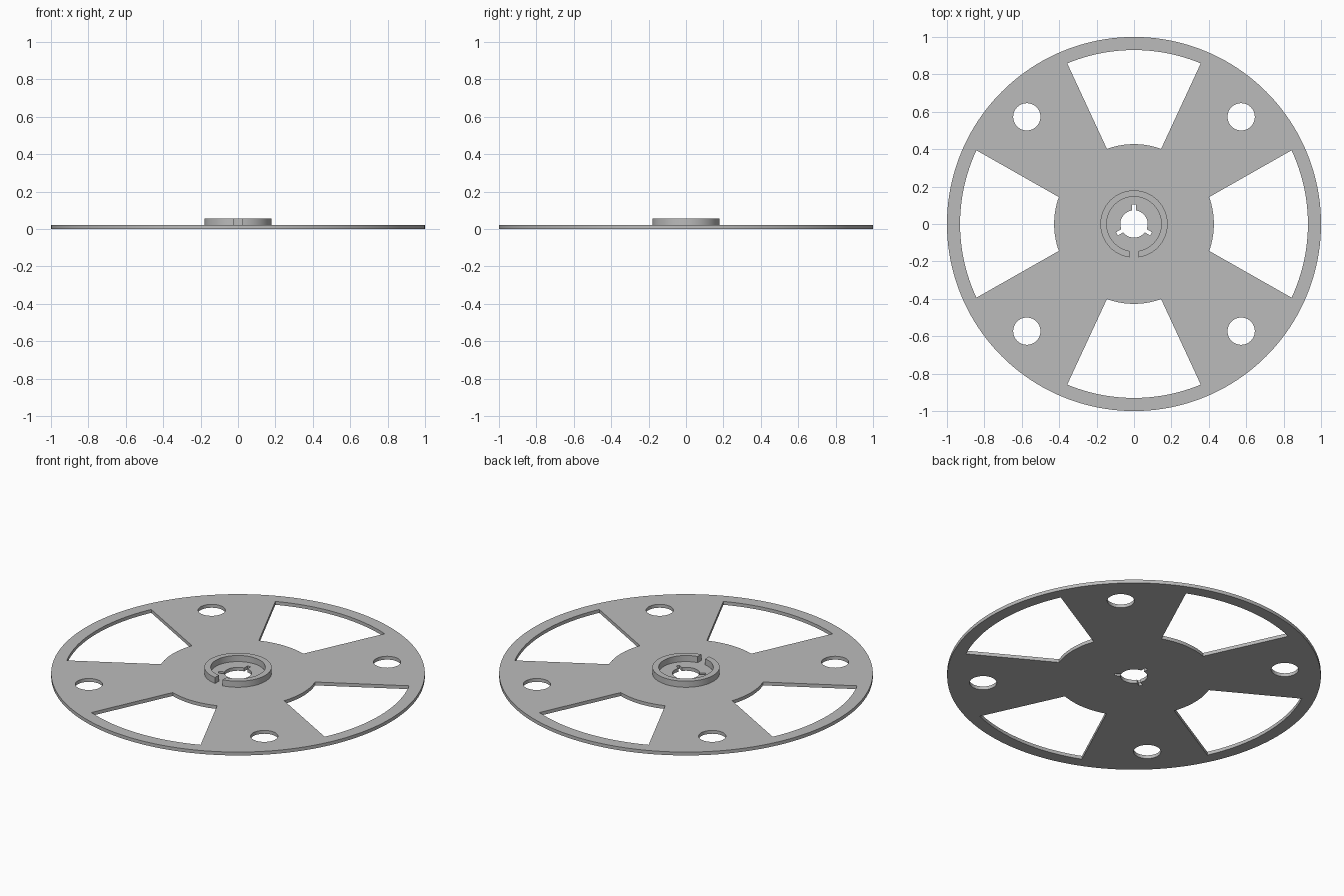
import bpy, bmesh
from math import sin, cos, atan2, asin, radians, pi, tau

if "Cube" in bpy.data.objects:
    bpy.data.objects.remove(bpy.data.objects["Cube"])

grey = bpy.data.materials.new("light grey")
grey.use_nodes = True
grey.diffuse_color = (0.5, 0.5, 0.5, 1)
grey.node_tree.nodes["Principled BSDF"].inputs["Base Color"].default_value = (0.5, 0.5, 0.5, 1)


def arc(r, a0, a1, n, cx=0, cy=0):
    return [(cx + r * cos(a0 + (a1 - a0) * i / n), cy + r * sin(a0 + (a1 - a0) * i / n))
            for i in range(n + 1)]


def circle(r, n, cx=0, cy=0):
    return arc(r, 0, tau, n, cx, cy)[:-1]


def extruded(name, loops, z0, z1):
    """Fill closed outlines (holes stay open) and extrude them upward."""
    bm = bmesh.new()
    edges = []
    for loop in loops:
        vs = [bm.verts.new((x, y, z0)) for x, y in loop]
        edges += [bm.edges.new((vs[i - 1], vs[i])) for i in range(len(vs))]
    bmesh.ops.triangle_fill(bm, use_beauty=True, use_dissolve=False, edges=edges)
    top = bmesh.ops.extrude_face_region(bm, geom=bm.faces[:], use_keep_orig=True)["geom"]
    bmesh.ops.translate(bm, vec=(0, 0, z1 - z0),
                        verts=[v for v in top if isinstance(v, bmesh.types.BMVert)])
    bmesh.ops.recalc_face_normals(bm, faces=bm.faces)
    mesh = bpy.data.meshes.new(name)
    bm.to_mesh(mesh)
    bm.free()
    mesh.materials.append(grey)
    obj = bpy.data.objects.new(name, mesh)
    bpy.context.collection.objects.link(obj)
    bpy.ops.object.select_all(action='DESELECT')
    obj.select_set(True)
    bpy.context.view_layer.objects.active = obj
    bpy.ops.object.shade_smooth_by_angle(angle=radians(30))
    return obj


def window(direction, inner_half, outer_half):
    """Opening between two spokes; half widths are measured across the direction."""
    r_in, r_out = 0.427, 0.93
    a, b = asin(inner_half / r_in), asin(outer_half / r_out)
    return (arc(r_out, direction - b, direction + b, 24)
            + arc(r_in, direction + a, direction - a, 16))


def keyed_bore(r, tip, half):
    """Central hole with three narrow radial slots."""
    pts = []
    d = asin(half / r)
    for k in range(3):
        a = pi / 2 + k * tau / 3
        for side in (-half, half):
            pts.append((tip * cos(a) - side * sin(a), tip * sin(a) + side * cos(a)))
        pts += arc(r, a + d, a + tau / 3 - d, 20)
    return pts


# Disc plate with windows, round holes and keyed bore
loops = [circle(1, 160), keyed_bore(0.073, 0.105, 0.01)]
for k in range(4):
    halves = (0.144, 0.394) if k % 2 == 0 else (0.145, 0.357)
    loops.append(window(k * pi / 2, *halves))
for sx in (-1, 1):
    for sy in (-1, 1):
        loops.append(circle(0.073, 40, sx * 0.573, sy * 0.573))
extruded("disc_plate", loops, 0, 0.02)

# Split hub collar with a parallel-sided gap at the front
gap, r_out, r_in = 0.025, 0.18, 0.146
g_out, g_in = asin(gap / r_out), asin(gap / r_in)
collar = (arc(r_out, -pi / 2 + g_out, 1.5 * pi - g_out, 72)
          + arc(r_in, 1.5 * pi - g_in, -pi / 2 + g_in, 72))
extruded("hub_collar", [collar], 0.019, 0.056)
